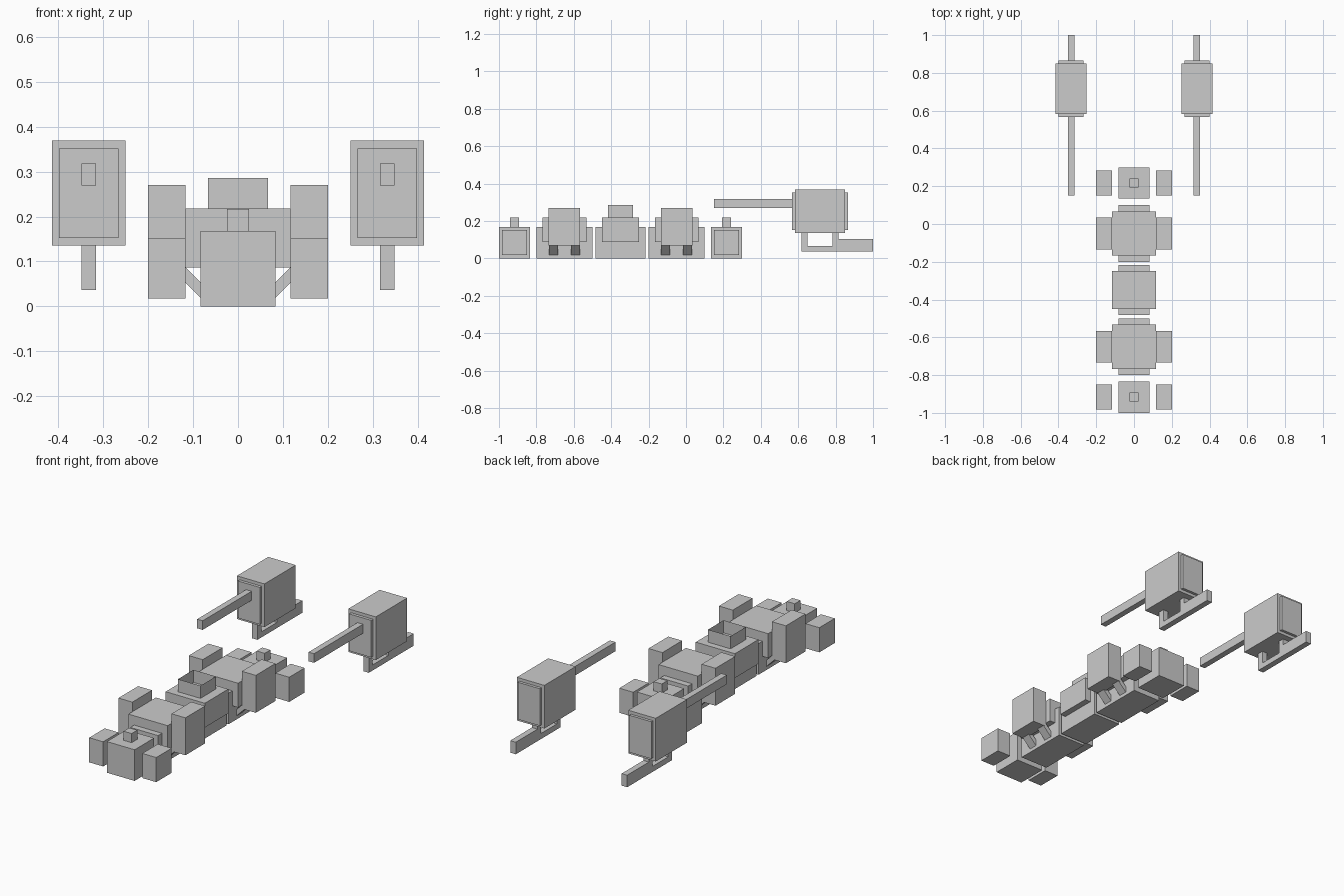
import bpy, bmesh

if "Cube" in bpy.data.objects:
    bpy.data.objects.remove(bpy.data.objects["Cube"])


def finish(name, bm):
    bmesh.ops.recalc_face_normals(bm, faces=bm.faces)
    mesh = bpy.data.meshes.new(name)
    bm.to_mesh(mesh)
    bm.free()
    obj = bpy.data.objects.new(name, mesh)
    bpy.context.collection.objects.link(obj)
    return obj


def box(name, x, y, z, open_ends=False):
    """Box from (min, max) ranges; open_ends drops the top and bottom."""
    bm = bmesh.new()
    bmesh.ops.create_cube(bm, size=1)
    for v in bm.verts:
        v.co = [r[0] if c < 0 else r[1] for c, r in zip(v.co, (x, y, z))]
    if open_ends:
        bm.normal_update()
        caps = [f for f in bm.faces if abs(f.normal.z) > 0.5]
        bmesh.ops.delete(bm, geom=caps, context='FACES_ONLY')
    return finish(name, bm)


def prism(name, points, vec):
    """Closed profile extruded along vec."""
    bm = bmesh.new()
    face = bm.faces.new([bm.verts.new(p) for p in points])
    ext = bmesh.ops.extrude_face_region(bm, geom=[face], use_keep_orig=True)
    verts = [g for g in ext['geom'] if isinstance(g, bmesh.types.BMVert)]
    bmesh.ops.translate(bm, vec=vec, verts=verts)
    return finish(name, bm)


def span(c, half):
    return (c - half, c + half)


def side(s, a, b):
    return tuple(sorted((s * a, s * b)))


# End units: block, top stud and two detached side pods
for label, c in (("front", -0.917), ("rear", 0.217)):
    box(label + "_end_block", (-0.083, 0.083), span(c, 0.083), (0, 0.168))
    box(label + "_end_stud", (-0.024, 0.024), span(c, 0.024), (0.168, 0.217))
    for s in (-1, 1):
        box(label + "_end_pod", side(s, 0.117, 0.2), span(c, 0.066), (0.018, 0.151))

# Body units with raised side boxes on slanted struts
for label, c in (("front", -0.65), ("rear", -0.05)):
    box(label + "_body_base", (-0.083, 0.083), span(c, 0.15), (0, 0.168))
    box(label + "_body_upper", (-0.117, 0.117), span(c, 0.117), (0.087, 0.218))
    for s in (-1, 1):
        box(label + "_side_box", side(s, 0.117, 0.2), span(c, 0.084), (0.068, 0.27))
        for y in (c - 0.083, c + 0.035):
            pts = [(0.07, 0.006), (0.145, 0.081), (0.125, 0.095), (0.07, 0.04)]
            prism(label + "_strut", [(s * px, y, pz) for px, pz in pts], (0, 0.048, 0))

# Middle unit with an open-topped collar
box("middle_base", (-0.083, 0.083), span(-0.35, 0.133), (0, 0.168))
box("middle_upper", (-0.117, 0.117), span(-0.35, 0.1), (0.087, 0.218))
box("middle_collar", (-0.067, 0.067), span(-0.35, 0.066), (0.218, 0.286), open_ends=True)

# Two separate launchers with barrel, end plates and underslung grip frame
grip = [(0.617, 0.14), (0.617, 0.037), (1.0, 0.037), (1.0, 0.102),
        (0.815, 0.102), (0.815, 0.14), (0.783, 0.14), (0.783, 0.067),
        (0.65, 0.067), (0.65, 0.14)]
for s in (-1, 1):
    cx = s * 0.3325
    box("launcher_body", span(cx, 0.082), (0.583, 0.85), (0.136, 0.369))
    box("launcher_front_plate", span(cx, 0.066), (0.567, 0.59), (0.152, 0.352))
    box("launcher_rear_plate", span(cx, 0.066), (0.843, 0.865), (0.152, 0.352))
    box("launcher_barrel", span(cx, 0.0165), (0.15, 0.57), (0.269, 0.318))
    prism("launcher_grip", [(cx - 0.0165, y, z) for y, z in grip], (0.033, 0, 0))
